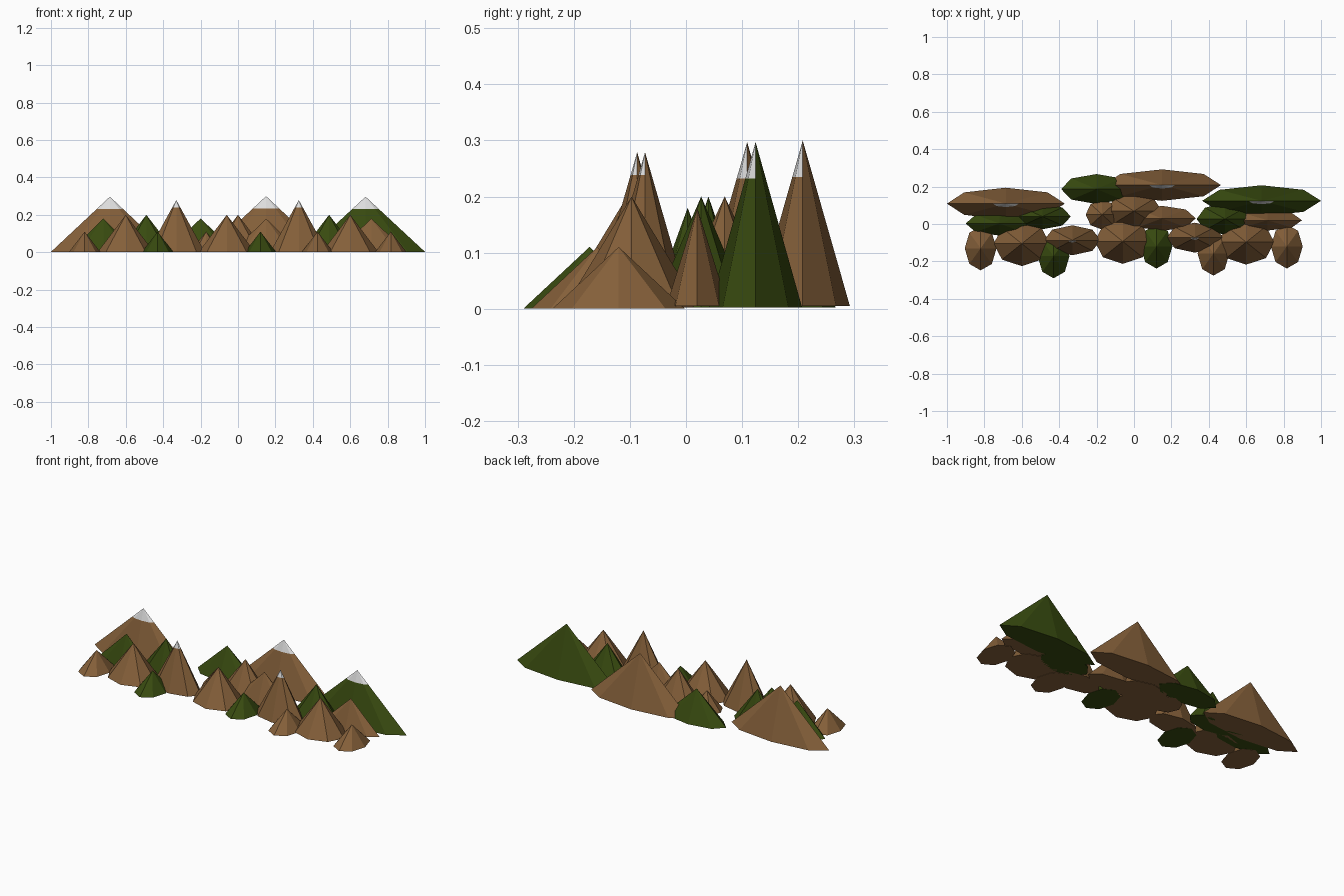
import bpy, bmesh, math

if "Cube" in bpy.data.objects:
    bpy.data.objects.remove(bpy.data.objects["Cube"])


def material(name, rgb):
    m = bpy.data.materials.new(name)
    m.diffuse_color = (*rgb, 1)
    m.use_nodes = True
    m.node_tree.nodes["Principled BSDF"].inputs["Base Color"].default_value = m.diffuse_color
    return m


BROWN = material("earth brown", (0.235, 0.117, 0.042))
GREEN = material("forest green", (0.040, 0.070, 0.005))
SNOW = material("snow white", (0.75, 0.75, 0.75))


def mountain(name, x, y, rx, ry, h, mat, snow_line=None, base=0.002):
    """Eight-sided stretched cone, with optional snow on the front of the tip."""
    bm = bmesh.new()
    ring = [bm.verts.new((x + rx * math.cos(i * math.pi / 4),
                          y + ry * math.sin(i * math.pi / 4), base)) for i in range(8)]
    tip = bm.verts.new((x, y, h))
    bm.faces.new(ring[::-1])
    for i in range(8):
        bm.faces.new((ring[i], ring[(i + 1) % 8], tip))
    if snow_line:
        bmesh.ops.bisect_plane(bm, geom=bm.verts[:] + bm.edges[:] + bm.faces[:],
                               plane_co=(0, 0, snow_line), plane_no=(0, 0, 1))
        bm.normal_update()
        for f in bm.faces:
            if f.calc_center_median().z > snow_line and f.normal.y < 0:
                f.material_index = 1
    me = bpy.data.meshes.new(name)
    bm.to_mesh(me)
    bm.free()
    me.materials.append(mat)
    me.materials.append(SNOW)
    bpy.context.collection.objects.link(bpy.data.objects.new(name, me))


# Great peaks along the back
mountain("great_peak_left", -0.685, 0.109, 0.315, 0.085, 0.297, BROWN, 0.232)
mountain("great_peak_middle", 0.15, 0.208, 0.315, 0.084, 0.30, BROWN, 0.235, 0.005)
mountain("great_peak_right", 0.682, 0.124, 0.318, 0.083, 0.297, GREEN, 0.232)

# Slender snowy peaks
for side, x, y in (("left", -0.33, -0.087), ("right", 0.325, -0.073)):
    mountain("snowy_peak_" + side, x, y, 0.152, 0.08, 0.279, BROWN, 0.238)

# Mid-range hills
mountain("back_hill", -0.20, 0.187, 0.19, 0.08, 0.18, GREEN)
mountain("long_hill_left", -0.72, 0.003, 0.18, 0.065, 0.18, GREEN)
mountain("long_hill_middle", 0.15, 0.03, 0.18, 0.067, 0.18, BROWN)
mountain("long_hill_right", 0.713, 0.02, 0.185, 0.055, 0.18, BROWN, base=0.005)
mountain("hill_left", -0.49, 0.04, 0.152, 0.068, 0.20, GREEN)
mountain("hill_middle", 0.0, 0.069, 0.15, 0.093, 0.20, BROWN)
mountain("hill_right", 0.487, 0.027, 0.152, 0.085, 0.20, GREEN)
mountain("little_hill", -0.17, 0.05, 0.088, 0.08, 0.11, BROWN)

# Front hills
for i, (x, y) in enumerate(((-0.60, -0.105), (-0.06, -0.093), (0.60, -0.097))):
    mountain(f"front_hill_{i + 1}", x, y, 0.15, 0.12, 0.20, BROWN)

# Small foothills
for i, (x, y, mat) in enumerate(((-0.82, -0.13, BROWN), (-0.43, -0.172, GREEN),
                                 (0.12, -0.12, GREEN), (0.425, -0.158, BROWN),
                                 (0.817, -0.12, BROWN))):
    mountain(f"foothill_{i + 1}", x, y, 0.085, 0.118, 0.11, mat, base=0.0)
